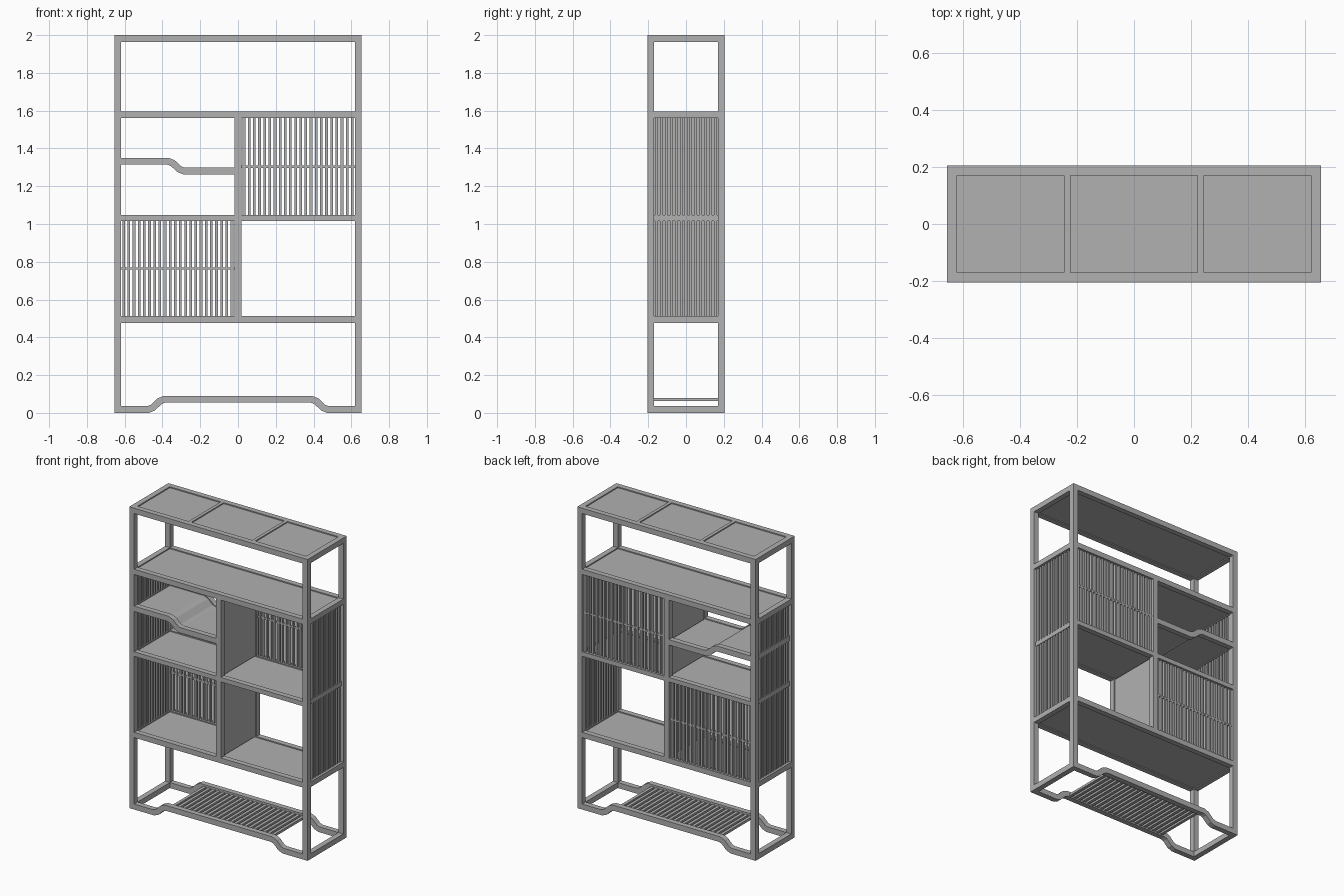
import bpy
import bmesh
from mathutils import Vector

cube = bpy.data.objects.get("Cube")
if cube:
    bpy.data.objects.remove(cube, do_unlink=True)

mat = bpy.data.materials.new("plain grey")
mat.use_nodes = True
grey = (0.44, 0.44, 0.44, 1)
mat.diffuse_color = grey
mat.node_tree.nodes["Principled BSDF"].inputs["Base Color"].default_value = grey

W, D, T = 0.655, 0.205, 0.036      # half width, half depth, bar thickness
WI, DI = W - T, D - T              # inner half width and depth
LOW, MID, HIGH = (0.477, 0.512), (1.017, 1.047), (1.56, 1.595)


def finish(name, bm):
    bmesh.ops.recalc_face_normals(bm, faces=bm.faces)
    mesh = bpy.data.meshes.new(name)
    bm.to_mesh(mesh)
    bm.free()
    mesh.materials.append(mat)
    obj = bpy.data.objects.new(name, mesh)
    bpy.context.collection.objects.link(obj)
    return obj


def boxes(name, spans):
    """One object from boxes given as (x range, y range, z range)."""
    bm = bmesh.new()
    for span in spans:
        verts = bmesh.ops.create_cube(bm, size=1)["verts"]
        for v in verts:
            v.co = Vector([(a + b) / 2 + c * (b - a) for (a, b), c in zip(span, v.co)])
    return finish(name, bm)


def ribbon(name, path, thick, y0, y1):
    """Bar of even thickness along an x-z path, extruded in y."""
    pts = [Vector(p) for p in path]
    upper, lower = [], []
    for i, p in enumerate(pts):
        a = (p - pts[i - 1]).normalized() if i else (pts[1] - p).normalized()
        b = (pts[i + 1] - p).normalized() if i < len(pts) - 1 else a
        n = Vector((-a.y - b.y, a.x + b.x)).normalized()
        off = n * (thick / 2) / n.dot(Vector((-a.y, a.x)))
        upper.append(p + off)
        lower.append(p - off)
    bm = bmesh.new()
    rows = [[bm.verts.new((q.x, y, q.y)) for q in side]
            for side, y in ((upper, y0), (upper, y1), (lower, y1), (lower, y0))]
    for i in range(len(pts) - 1):
        for k in range(4):
            r, s = rows[k], rows[(k + 1) % 4]
            bm.faces.new((r[i], r[i + 1], s[i + 1], s[i]))
    for i in (0, -1):
        bm.faces.new([r[i] for r in rows])
    return finish(name, bm)


def spread(lo, hi, count, width):
    """Evenly spaced ranges between two limits, gaps at both ends."""
    step = (hi - lo) / count
    return [(lo + (i + .5) * step - width / 2, lo + (i + .5) * step + width / 2)
            for i in range(count)]


def framed_shelf(name, z, half_w=W):
    """Rectangular frame with a panel set slightly below its rim."""
    spans = [((-WI, WI), (-D, -DI), z), ((-WI, WI), (DI, D), z)]
    spans += [((-half_w, -WI), (-DI, DI), z), ((WI, half_w), (-DI, DI), z)]
    boxes(name + "_frame", spans)
    boxes(name + "_panel", [((-WI, WI), (-DI, DI), (z[0] + .007, z[1] - .007))])


# Corner posts
for side, sx in (("right", -1), ("left", 1)):
    for end, sy in (("front", -1), ("back", 1)):
        xr = sorted((sx * WI, sx * W))
        yr = sorted((sy * DI, sy * D))
        boxes(f"{end}_{side}_post", [(xr, yr, (0, 2))])

# Shelves and top
framed_shelf("lower_shelf", LOW)
framed_shelf("middle_shelf", MID, W - 0.012)
framed_shelf("upper_shelf", HIGH)
framed_shelf("top", (1.964, 2))
boxes("top_dividers", [((c - .011, c + .011), (-DI, DI), (1.975, 2)) for c in (-.234, .234)])

# Central divider: edge posts and thin panel in both tiers
for tier, z in (("lower", (LOW[1], MID[0])), ("upper", (MID[1], HIGH[0]))):
    boxes(tier + "_divider_posts", [((-.018, .018), y, z) for y in ((-D, -DI), (DI, D))])
    boxes(tier + "_divider_panel", [((-.011, .011), (-DI, DI), z)])

# Back slat screens, each with a thin cross rail
for name, x, z in (("lower_back", (-WI, -.018), (LOW[1], MID[0])),
                   ("upper_back", (.018, WI), (MID[1], HIGH[0]))):
    boxes(name + "_slats", [(s, (.178, .194), z) for s in spread(*x, 22, .014)])
    c = (z[0] + z[1]) / 2
    boxes(name + "_slat_rail", [(x, (.18, .192), (c - .006, c + .006))])

# Side slat screens
for side, sx in (("right", -1), ("left", 1)):
    xr = sorted((sx * .624, sx * .64))
    boxes(side + "_side_slats", [(xr, s, z) for s in spread(-DI, DI, 13, .014)
                                 for z in ((LOW[1], MID[0]), (MID[1], HIGH[0]))])

# Stepped small shelf
step = [(-WI, 1.332), (-.37, 1.332), (-.345, 1.322), (-.31, 1.29), (-.285, 1.28), (-.018, 1.28)]
ribbon("stepped_shelf_front_rail", step, .036, -D, -DI)
ribbon("stepped_shelf_back_rail", step, .036, DI, D)
ribbon("stepped_shelf_panel", step, .024, -DI, DI)
boxes("stepped_shelf_end_rail", [((-.643, -WI), (-DI, DI), (1.314, 1.35))])

# Raised base rails, end rails and slatted foot shelf
half = [(-WI, .018), (-.475, .018), (-.45, .028), (-.415, .062), (-.39, .072)]
base = half + [(-x, z) for x, z in reversed(half)]
ribbon("base_front_rail", base, .036, -D, -DI)
ribbon("base_back_rail", base, .036, DI, D)
boxes("base_end_rails", [(x, (-DI, DI), (0, .036)) for x in ((-W, -WI), (WI, W))])
boxes("foot_shelf_slats", [(s, (-DI, DI), (.062, .078)) for s in spread(-.38, .38, 22, .02)])
